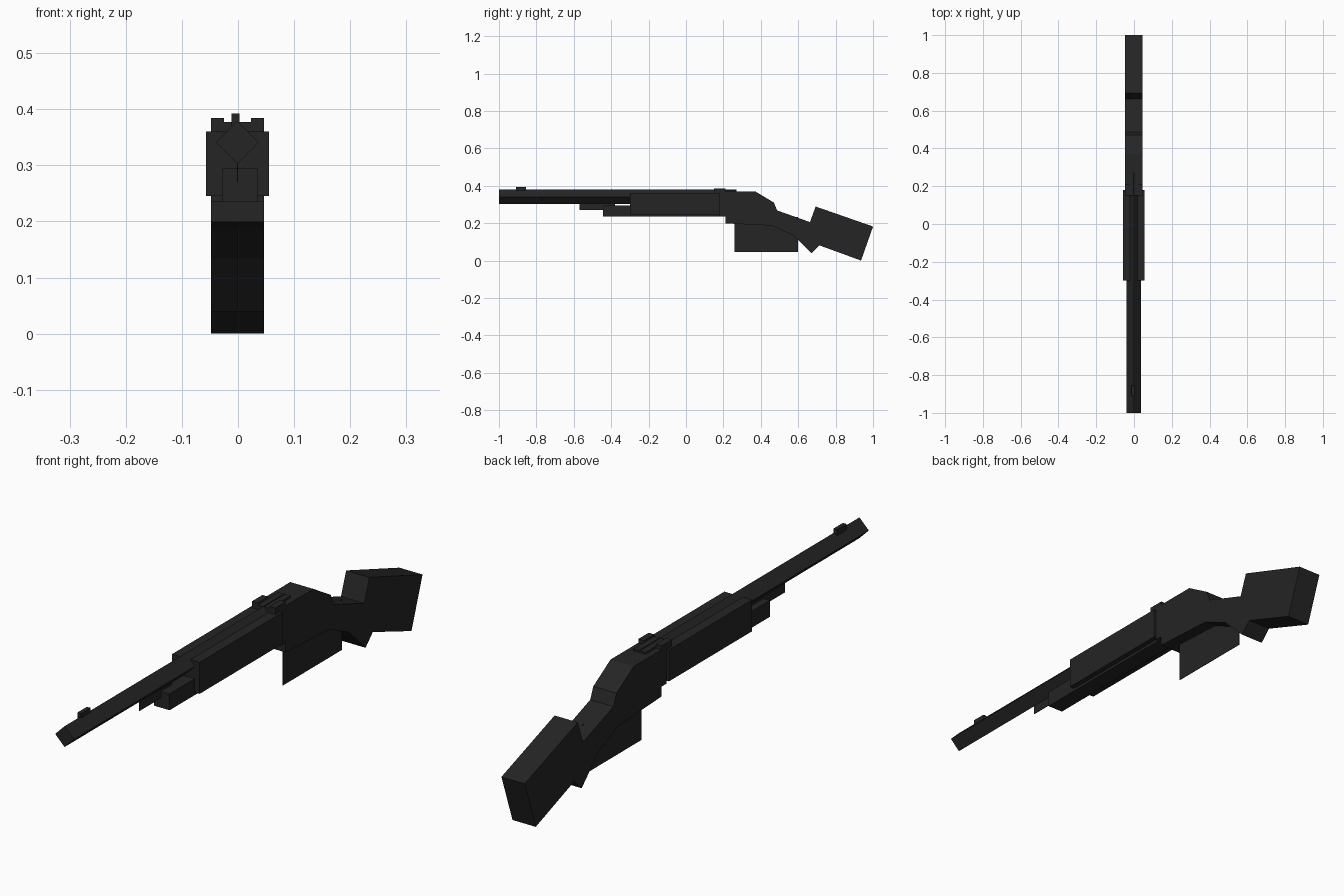
import bpy, bmesh, math

cube = bpy.data.objects.get("Cube")
if cube:
    bpy.data.objects.remove(cube, do_unlink=True)

MID = -0.001  # centre line of the body

dark = bpy.data.materials.new("dark_gunmetal")
dark.use_nodes = True
COLOUR = (0.018, 0.018, 0.018, 1)
dark.diffuse_color = COLOUR
dark.node_tree.nodes["Principled BSDF"].inputs["Base Color"].default_value = COLOUR


def finish(name, bm):
    bmesh.ops.recalc_face_normals(bm, faces=bm.faces)
    mesh = bpy.data.meshes.new(name)
    bm.to_mesh(mesh)
    bm.free()
    mesh.materials.append(dark)
    obj = bpy.data.objects.new(name, mesh)
    bpy.context.collection.objects.link(obj)
    return obj


def side_profile(name, points, x0, x1):
    """Extrude a (y, z) outline across the width."""
    bm = bmesh.new()
    face = bm.faces.new([bm.verts.new((x0, y, z)) for y, z in points])
    side = bmesh.ops.extrude_face_region(bm, geom=[face])["geom"]
    verts = [g for g in side if isinstance(g, bmesh.types.BMVert)]
    bmesh.ops.translate(bm, verts=verts, vec=(x1 - x0, 0, 0))
    return finish(name, bm)


def box(name, x, y, z):
    """Box from its (low, high) limits on each axis."""
    outline = [(y[0], z[0]), (y[1], z[0]), (y[1], z[1]), (y[0], z[1])]
    return side_profile(name, outline, *x)


# Barrel: square bar standing on its edge
bm = bmesh.new()
R, Z, FRONT, BACK = 0.038, 0.341, -1.0, 0.27
rings = [[bm.verts.new((MID + R * math.cos(k * math.pi / 2), y, Z + R * math.sin(k * math.pi / 2)))
          for k in range(4)] for y in (FRONT, BACK)]
for ring in rings:
    bm.faces.new(ring)
for k in range(4):
    n = (k + 1) % 4
    bm.faces.new((rings[0][k], rings[0][n], rings[1][n], rings[1][k]))
finish("barrel", bm)

# Front sight, magazine tube and its thin hanger
box("front_sight", (-0.012, 0.003), (-0.91, -0.855), (0.37, 0.392))
box("magazine_tube", (-0.028, 0.035), (-0.445, 0.23), (0.235, 0.295))
box("tube_hanger", (-0.002, 0), (-0.57, -0.38), (0.27, 0.31))

# Fore-end
box("fore_end", (-0.057, 0.055), (-0.30, 0.18), (0.245, 0.36))

# Receiver and wrist in one outline
HALF = 0.047
side_profile("receiver_and_wrist", [
    (0.18, 0.37), (0.37, 0.37), (0.47, 0.31), (0.487, 0.268), (0.665, 0.205),
    (0.714, 0.083), (0.671, 0.04), (0.574, 0.134), (0.46, 0.187),
    (0.21, 0.199), (0.21, 0.235), (0.18, 0.235)], MID - HALF, MID + HALF)

# Rear sight: flat base with a raised block on each side
box("rear_sight_base", (MID - 0.025, MID + 0.025), (0.15, 0.27), (0.355, 0.377))
for name, s in (("right", -1), ("left", 1)):
    box(name + "_rear_sight_block", sorted((MID + s * 0.024, MID + s * HALF)),
        (0.15, 0.21), (0.355, 0.384))

# Thin guard plate below the receiver
box("guard_plate", (-0.002, 0), (0.26, 0.60), (0.047, 0.232))

# Butt stock, tilted down to the rear
side_profile("butt_stock", [(0.693, 0.289), (1.0, 0.182), (0.936, 0.0), (0.629, 0.112)],
             MID - HALF, MID + HALF)
